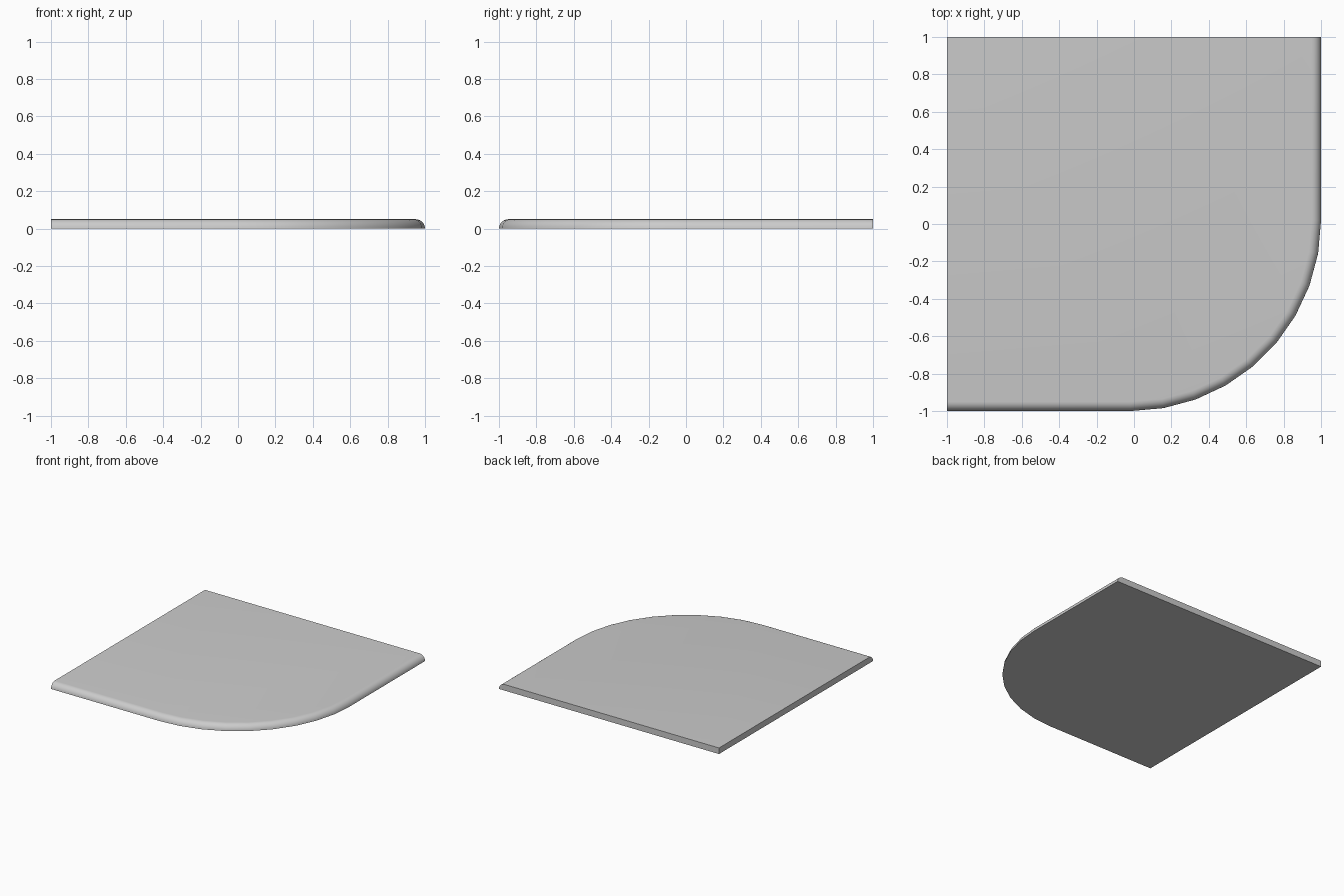
import bpy, bmesh
from math import sin, cos, radians

if "Cube" in bpy.data.objects:
    bpy.data.objects.remove(bpy.data.objects["Cube"])

HEIGHT = 0.05      # plate thickness and edge rounding
RADIUS = 1.02      # big corner radius
ARC_STEPS = 9
EDGE_STEPS = 6


def outline(inset):
    """Open path along the front edge, round corner and right edge."""
    r = RADIUS - inset
    c = 1 - RADIUS
    pts = [(-1, -1 + inset)]
    for i in range(ARC_STEPS + 1):
        a = radians(90 * i / ARC_STEPS)
        pts.append((c + r * sin(a), -c - r * cos(a)))
    pts.append((1 - inset, 1))
    return pts


bm = bmesh.new()

# Quarter-round edge swept along the outline
rings, corners = [], []
for k in range(EDGE_STEPS + 1):
    t = radians(90 * k / EDGE_STEPS)
    z = HEIGHT * sin(t)
    rings.append([bm.verts.new((x, y, z)) for x, y in outline(HEIGHT * (1 - cos(t)))])
for low, high in zip(rings, rings[1:]):
    for i in range(len(low) - 1):
        bm.faces.new((low[i], low[i + 1], high[i + 1], high[i]))

# Flat bottom, top and the two straight back walls
c0 = bm.verts.new((-1, 1, 0))
c1 = bm.verts.new((-1, 1, HEIGHT))
bm.faces.new(rings[-1] + [c1])
bm.faces.new([c0] + rings[0][::-1])
bm.faces.new([r[0] for r in rings] + [c1, c0])
bm.faces.new([r[-1] for r in rings] + [c1, c0])
bmesh.ops.recalc_face_normals(bm, faces=bm.faces)

mesh = bpy.data.meshes.new("corner_plate")
bm.to_mesh(mesh)
bm.free()
plate = bpy.data.objects.new("corner_plate", mesh)
bpy.context.collection.objects.link(plate)

# Smooth the rounded edge, keep the cut edges sharp
bpy.context.view_layer.objects.active = plate
plate.select_set(True)
bpy.ops.object.shade_smooth_by_angle(angle=radians(30))
